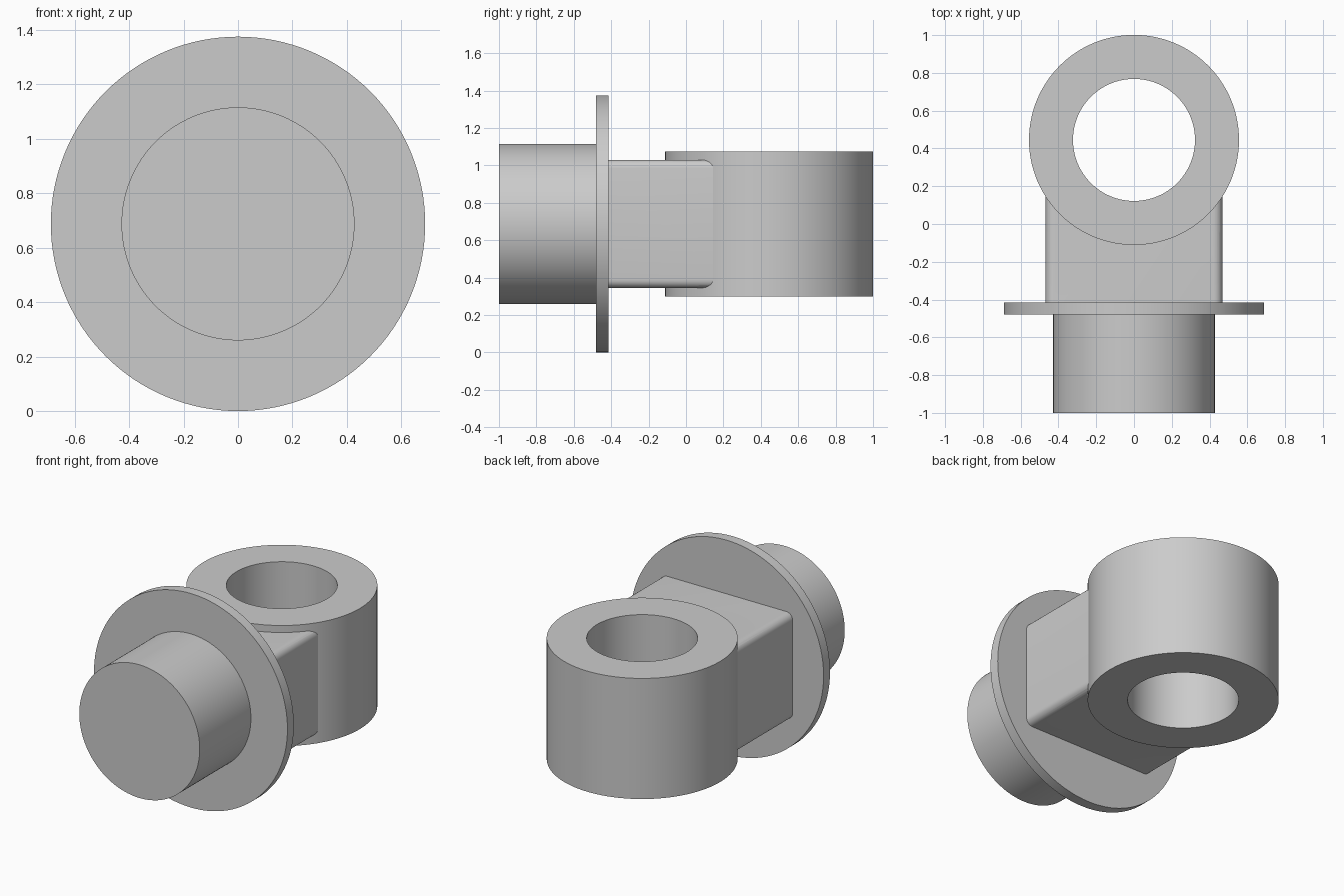
import bpy
import bmesh
from math import cos, sin, pi, radians
from mathutils import Matrix

cube = bpy.data.objects.get("Cube")
if cube:
    bpy.data.objects.remove(cube, do_unlink=True)

# Single plain metal colour
GREY = (0.6, 0.6, 0.6, 1)
metal = bpy.data.materials.new("light grey metal")
metal.use_nodes = True
metal.diffuse_color = GREY
metal.node_tree.nodes["Principled BSDF"].inputs["Base Color"].default_value = GREY

SIDES = 128
AXIS_Z = 0.6875      # height of the shaft axis
EYE_Y = 0.445        # centre of the eye ring


def finish(name, bm):
    """Turn a bmesh into a smooth-shaded object with sharp edges kept."""
    bmesh.ops.recalc_face_normals(bm, faces=bm.faces)
    mesh = bpy.data.meshes.new(name)
    bm.to_mesh(mesh)
    bm.free()
    mesh.materials.append(metal)
    obj = bpy.data.objects.new(name, mesh)
    bpy.context.collection.objects.link(obj)
    smooth(obj)
    return obj


def smooth(obj):
    bpy.ops.object.select_all(action="DESELECT")
    obj.select_set(True)
    bpy.context.view_layer.objects.active = obj
    bpy.ops.object.shade_smooth_by_angle(angle=radians(30))


def lathe(name, profile, matrix):
    """Spin a closed (radius, height) profile about z, then place it."""
    bm = bmesh.new()
    rings = []
    for i in range(SIDES):
        a = 2 * pi * i / SIDES
        rings.append([bm.verts.new((r * cos(a), r * sin(a), h)) for r, h in profile])
    n = len(profile)
    for i in range(SIDES):
        a, b = rings[i], rings[(i + 1) % SIDES]
        for j in range(n):
            k = (j + 1) % n
            bm.faces.new((a[j], b[j], b[k], a[k]))
    bmesh.ops.transform(bm, matrix=matrix, verts=bm.verts)
    return finish(name, bm)


def disc(name, radius, start, end, matrix):
    """Solid cylinder between two heights along the local z axis."""
    bm = bmesh.new()
    place = matrix @ Matrix.Translation((0, 0, (start + end) / 2))
    bmesh.ops.create_cone(bm, cap_ends=True, segments=SIDES, radius1=radius,
                          radius2=radius, depth=end - start, matrix=place)
    return finish(name, bm)


# Local z points towards the back (+y) for the shaft and flange
along_y = Matrix.Translation((0, 0, AXIS_Z)) @ Matrix.Rotation(-pi / 2, 4, "X")
at_eye = Matrix.Translation((0, EYE_Y, AXIS_Z))

disc("shaft", 0.428, -1.0, -0.48, along_y)
disc("flange", 0.6875, -0.48, -0.415, along_y)
lathe("eye_ring", [(0.323, -0.3875), (0.556, -0.3875),
                   (0.556, 0.3875), (0.323, 0.3875)], at_eye)

# Neck block with its four long edges rounded
bm = bmesh.new()
size = Matrix.Diagonal((0.936, 0.72, 0.685, 1))
bmesh.ops.create_cube(bm, size=1, matrix=Matrix.Translation((0, -0.055, AXIS_Z)) @ size)
long_edges = [e for e in bm.edges if abs(e.verts[0].co.y - e.verts[1].co.y) > 0.1]
bmesh.ops.bevel(bm, geom=long_edges, offset=0.045, segments=6, profile=0.5, affect="EDGES")
neck = finish("neck", bm)

# Hollow the neck end so that it stops inside the ring wall
cutter = disc("neck_cutter", 0.53, -0.6, 0.6, at_eye)
cutter.hide_render = True
cut = neck.modifiers.new("Ring clearance", "BOOLEAN")
cut.operation = "DIFFERENCE"
cut.solver = "EXACT"
cut.object = cutter
bpy.context.view_layer.objects.active = neck
bpy.ops.object.modifier_apply(modifier=cut.name)
bpy.data.objects.remove(cutter, do_unlink=True)
smooth(neck)
